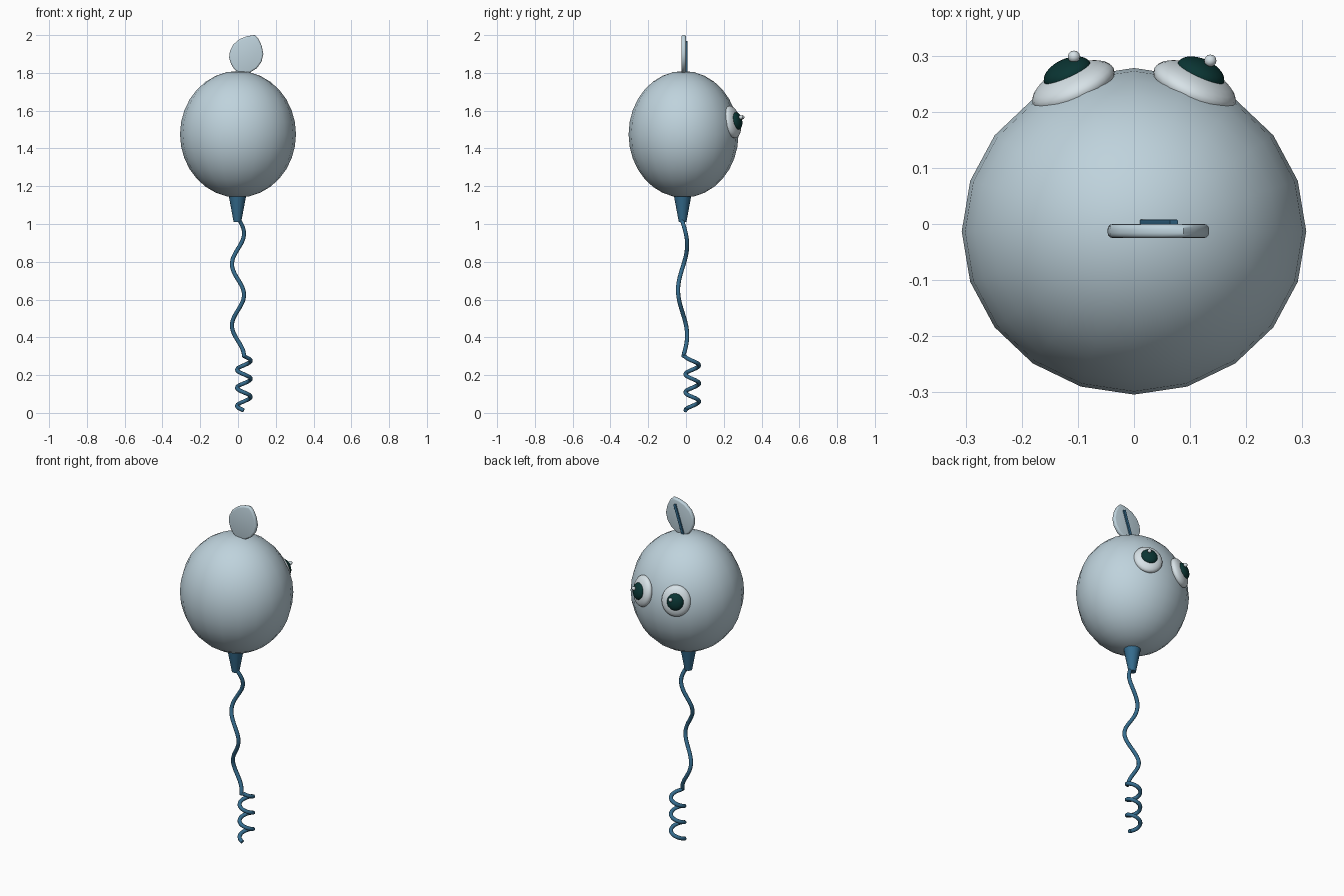
import bpy, bmesh, math
from mathutils import Vector, Matrix

if "Cube" in bpy.data.objects:
    bpy.data.objects.remove(bpy.data.objects["Cube"])


def material(name, color):
    m = bpy.data.materials.new(name)
    m.use_nodes = True
    m.diffuse_color = (*color, 1)
    m.node_tree.nodes["Principled BSDF"].inputs["Base Color"].default_value = (*color, 1)
    return m


PALE = material("pale blue grey", (0.52, 0.65, 0.72))
WHITE = material("soft white", (0.68, 0.76, 0.80))
BLUE = material("string blue", (0.035, 0.15, 0.27))
DARK = material("dark green", (0.003, 0.035, 0.033))


def finish(ob, name, mat, angle=40):
    ob.name = ob.data.name = name
    ob.data.materials.append(mat)
    bpy.ops.object.select_all(action='DESELECT')
    ob.select_set(True)
    bpy.context.view_layer.objects.active = ob
    bpy.ops.object.shade_smooth_by_angle(angle=math.radians(angle))
    return ob


def ellipsoid(name, mat, centre, radii, normal=(0, 0, 1), segments=24, rings=14):
    bpy.ops.mesh.primitive_uv_sphere_add(segments=segments, ring_count=rings, radius=1)
    ob = bpy.context.object
    turn = Vector(normal).to_track_quat('Z', 'Y').to_matrix().to_4x4()
    if normal == (0, 0, 1):
        turn = Matrix()
    ob.data.transform(Matrix.Translation(centre) @ turn @ Matrix.Diagonal((*radii, 1)))
    return finish(ob, name, mat, 60)


def plate(name, mat, outline, y0, y1, bevel):
    """Outline in x and z, given thickness along y, with rounded edges."""
    bm = bmesh.new()
    face = bm.faces.new([bm.verts.new((x, y0, z)) for x, z in outline])
    ext = bmesh.ops.extrude_face_region(bm, geom=[face])
    bmesh.ops.translate(bm, vec=(0, y1 - y0, 0),
                        verts=[v for v in ext["geom"] if isinstance(v, bmesh.types.BMVert)])
    bmesh.ops.recalc_face_normals(bm, faces=bm.faces)
    rim = [e for e in bm.edges if abs(e.verts[0].co.y - e.verts[1].co.y) < 1e-6]
    bmesh.ops.bevel(bm, geom=rim, offset=bevel, segments=3, profile=0.5, affect='EDGES')
    mesh = bpy.data.meshes.new(name)
    bm.to_mesh(mesh)
    bm.free()
    ob = bpy.data.objects.new(name, mesh)
    bpy.context.collection.objects.link(ob)
    return finish(ob, name, mat)


# Balloon body
ellipsoid("balloon", PALE, (0, -0.013, 1.475), (0.307, 0.291, 0.335), segments=20, rings=16)

# Tapered neck below the balloon
bpy.ops.mesh.primitive_cone_add(vertices=16, radius1=0.02, radius2=0.048, depth=0.15,
                                location=(-0.003, -0.018, 1.085))
finish(bpy.context.object, "neck", BLUE)

# Wavy string running into a coil
points = []
for i in range(61):
    z = 1.03 - 0.73 * i / 60
    x = 0.032 * math.cos(math.tau * (z - 0.95) / 0.325)
    y = -0.018 + 0.024 * math.cos(math.tau * (z - 0.89) / 0.48)
    points.append((x, y, z))
for i in range(1, 73):
    a = math.tau * i / 24 - math.pi / 2
    points.append((0.031 + 0.036 * math.cos(a), 0.033 + 0.036 * math.sin(a), 0.30 - 0.287 * i / 72))
curve = bpy.data.curves.new("string", 'CURVE')
curve.dimensions = '3D'
curve.bevel_depth = 0.011
curve.bevel_resolution = 2
curve.use_fill_caps = True
spline = curve.splines.new('POLY')
spline.points.add(len(points) - 1)
for p, co in zip(spline.points, points):
    p.co = (*co, 1)
string = bpy.data.objects.new("string", curve)
bpy.context.collection.objects.link(string)
bpy.ops.object.select_all(action='DESELECT')
string.select_set(True)
bpy.context.view_layer.objects.active = string
bpy.ops.object.convert(target='MESH')
finish(bpy.context.object, "string", BLUE, 50)

# Leaf with a raised vein on one side
leaf = [(0, 1.80), (0.06, 1.80), (0.10, 1.825), (0.125, 1.86), (0.134, 1.90), (0.125, 1.945),
        (0.108, 1.98), (0.088, 2.0), (0.05, 1.995), (0.01, 1.98), (-0.025, 1.95),
        (-0.043, 1.915), (-0.047, 1.88), (-0.036, 1.845), (-0.02, 1.82)]
plate("leaf", PALE, leaf, -0.025, 0, 0.009)
plate("leaf_vein", BLUE, [(0.008, 1.80), (0.024, 1.80), (0.078, 1.963), (0.064, 1.97)],
      -0.002, 0.008, 0.002)

# Eyes, with both glints offset the same way
for side, label in ((1, "left"), (-1, "right")):
    normal = Vector((0.40 * side, 0.89, 0.20)).normalized()
    centre = Vector((0.108 * side, 0.245, 1.54))
    ellipsoid(label + "_eye", WHITE, centre, (0.079, 0.087, 0.034), normal)
    ellipsoid(label + "_pupil", DARK, centre + normal * 0.027, (0.045, 0.047, 0.024), normal)
    glint_x = 0.136 if side > 0 else -0.107
    ellipsoid(label + "_glint", WHITE, (glint_x, 0.291 if side > 0 else 0.298, 1.565),
              (0.011, 0.011, 0.011), segments=12, rings=8)
